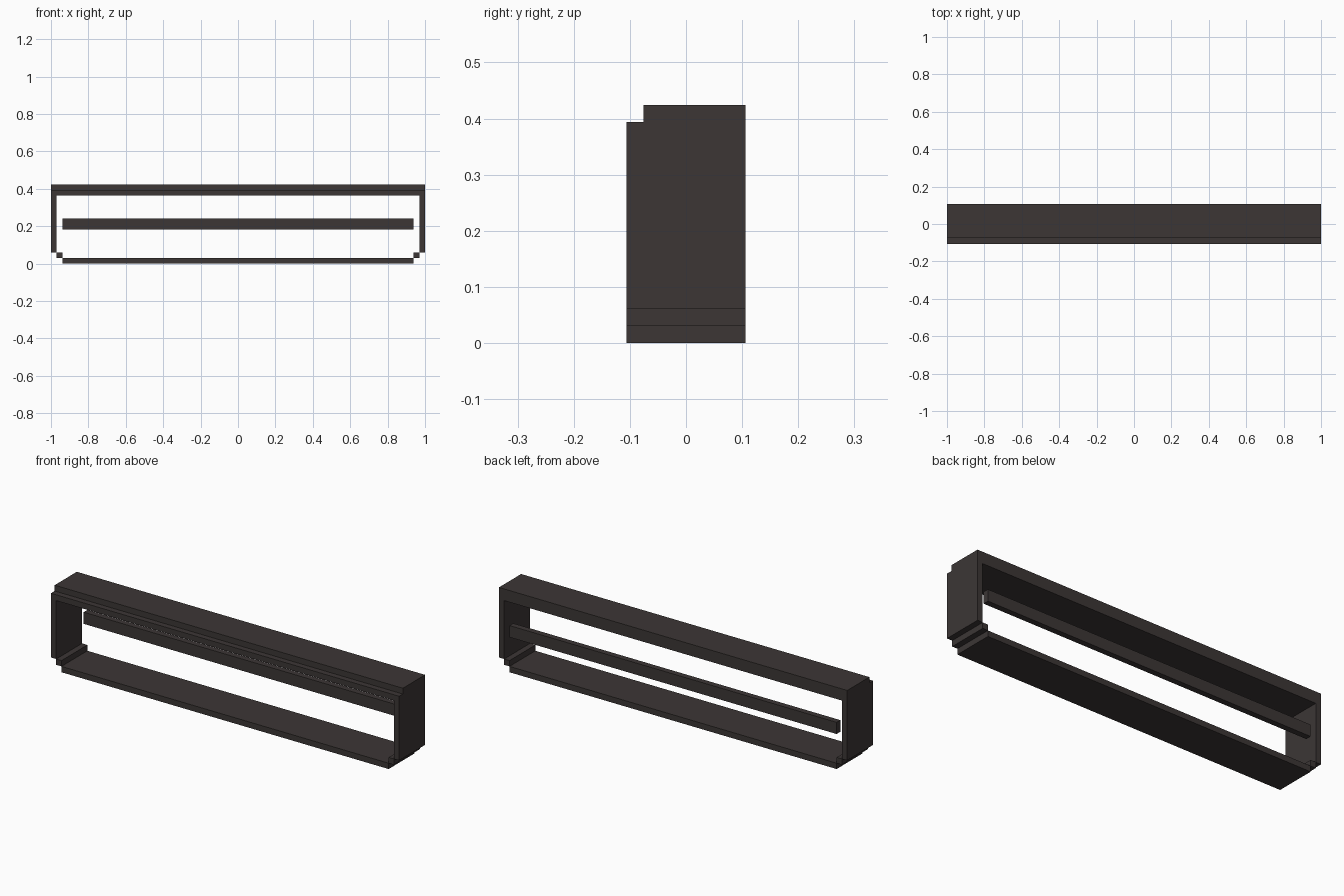
import bpy
import bmesh

if "Cube" in bpy.data.objects:
    bpy.data.objects.remove(bpy.data.objects["Cube"], do_unlink=True)

U = 2 / 66  # grid unit: the model is 66 x 7 x 14 units

# Single dark brown colour
brown = bpy.data.materials.new("dark_brown")
brown.use_nodes = True
colour = (0.045, 0.037, 0.036, 1)
brown.diffuse_color = colour
bsdf = brown.node_tree.nodes["Principled BSDF"]
bsdf.inputs["Base Color"].default_value = colour
bsdf.inputs["Roughness"].default_value = 0.8


def prism(name, profile, axis, start, end):
    """Extrude a 2D outline (in units) along x (outline y, z) or y (outline x, z)."""
    bm = bmesh.new()

    def place(p, d):
        return (d * U, p[0] * U, p[1] * U) if axis == "x" else (p[0] * U, d * U, p[1] * U)

    face = bm.faces.new([bm.verts.new(place(p, start)) for p in profile])
    new = bmesh.ops.extrude_face_region(bm, geom=[face])["geom"]
    shift = place((0, 0), end - start)
    bmesh.ops.translate(bm, vec=shift, verts=[v for v in new if isinstance(v, bmesh.types.BMVert)])
    bmesh.ops.recalc_face_normals(bm, faces=bm.faces)
    mesh = bpy.data.meshes.new(name)
    bm.to_mesh(mesh)
    bm.free()
    mesh.materials.append(brown)
    obj = bpy.data.objects.new(name, mesh)
    bpy.context.scene.collection.objects.link(obj)
    return obj


def rect(a0, a1, z0, z1):
    return [(a0, z0), (a1, z0), (a1, z1), (a0, z1)]


F, B = -3.5, 3.5  # front and back

# Top beam with a notch along its upper front edge
prism("top_beam", [(F, 12), (B, 12), (B, 14), (F + 1, 14), (F + 1, 13), (F, 13)], "x", -33, 33)

# Floor panel and the rail flush with the back
prism("bottom_panel", rect(F, B, 0, 1), "x", -31, 31)
prism("back_rail", rect(B - 1, B, 6, 8), "x", -31, 31)

# Side walls and the stepped corner strips below them
for side, s in (("left", 1), ("right", -1)):
    prism(side + "_wall", rect(s * 32, s * 33, 2, 12), "y", F, B)
    prism(side + "_corner_step", rect(s * 31, s * 32, 1, 2), "y", F, B)
